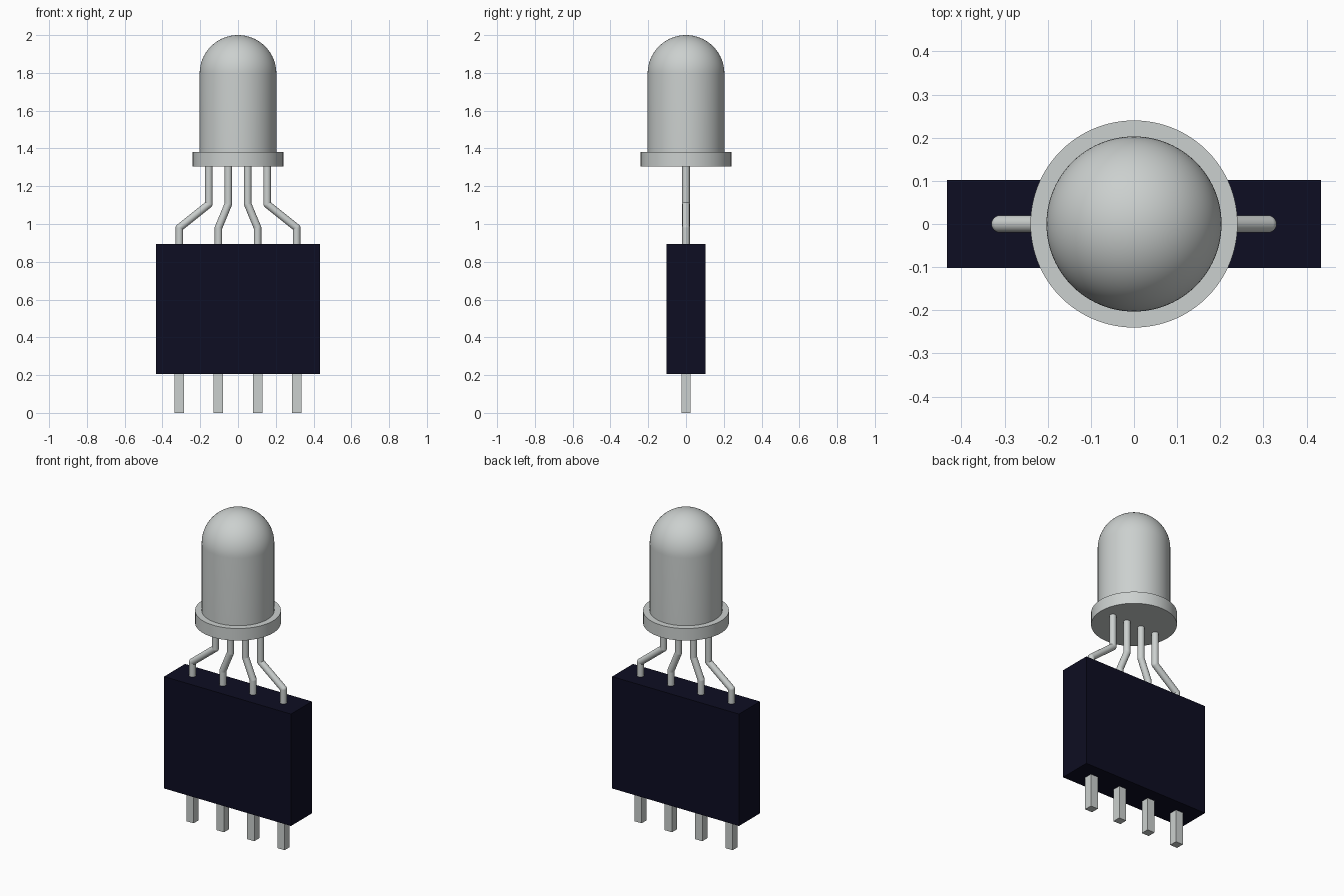
import bpy, math
from mathutils import Vector

cube = bpy.data.objects.get("Cube")
if cube:
    bpy.data.objects.remove(cube, do_unlink=True)


def material(name, rgb):
    m = bpy.data.materials.new(name)
    m.use_nodes = True
    m.diffuse_color = (*rgb, 1)
    m.node_tree.nodes["Principled BSDF"].inputs["Base Color"].default_value = (*rgb, 1)
    return m


silver = material("pale grey", (0.60, 0.63, 0.62))
navy = material("dark navy", (0.004, 0.004, 0.016))


def finish(name, mat, smooth=False):
    ob = bpy.context.object
    ob.name = name
    ob.data.materials.append(mat)
    if smooth:
        bpy.ops.object.shade_smooth_by_angle(angle=math.radians(35))
    return ob


def box(name, mat, size, centre):
    bpy.ops.mesh.primitive_cube_add(size=1, location=centre)
    bpy.context.object.scale = size
    bpy.ops.object.transform_apply(location=False, rotation=False)
    return finish(name, mat)


def rod(name, a, b, radius):
    a, b = Vector(a), Vector(b)
    bpy.ops.mesh.primitive_cylinder_add(vertices=24, radius=radius, depth=(b - a).length,
                                        location=(a + b) / 2)
    bpy.context.object.rotation_euler = (b - a).to_track_quat('Z', 'Y').to_euler()
    return finish(name, silver, True)


# Lamp body: one lathed profile of flange, barrel and dome
R, FLANGE, SPRING = 0.203, 0.24, 1.797
profile = [(0, 1.305), (FLANGE, 1.305), (FLANGE, 1.38), (R, 1.38)]
profile += [(R * math.cos(t * math.pi / 48), SPRING + R * math.sin(t * math.pi / 48))
            for t in range(24)]
profile.append((0, SPRING + R))
mesh = bpy.data.meshes.new("lamp")
mesh.from_pydata([(r, 0, z) for r, z in profile],
                 [(i, i + 1) for i in range(len(profile) - 1)], [])
lamp = bpy.data.objects.new("lamp", mesh)
bpy.context.collection.objects.link(lamp)
bpy.ops.object.select_all(action='DESELECT')
bpy.context.view_layer.objects.active = lamp
lamp.select_set(True)
lathe = lamp.modifiers.new("lathe", 'SCREW')
lathe.steps = lathe.render_steps = 96
lathe.use_merge_vertices = True
lathe.merge_threshold = 0.0001
lathe.use_normal_calculate = True
bpy.ops.object.modifier_apply(modifier="lathe")
bpy.ops.object.mode_set(mode='EDIT')
bpy.ops.mesh.select_all(action='SELECT')
bpy.ops.mesh.normals_make_consistent(inside=False)
bpy.ops.object.mode_set(mode='OBJECT')
finish("lamp", silver, True)

# Connector housing
box("housing", navy, (0.866, 0.204, 0.69), (0, 0, 0.55))

# Bent round leads above the housing, square pins below it
LEAD = 0.02
for i in range(4):
    k = i - 1.5
    xt, xb = 0.103 * k, 0.207 * k
    path = [(xt, 0, 1.32), (xt, 0, 1.105), (xb, 0, 0.98), (xb, 0, 0.85)]
    for j in range(3):
        rod(f"lead_{i + 1}_section_{j + 1}", path[j], path[j + 1], LEAD)
    for j in (1, 2):
        bpy.ops.mesh.primitive_uv_sphere_add(segments=24, ring_count=12, radius=LEAD,
                                             location=path[j])
        finish(f"lead_{i + 1}_bend_{j}", silver, True)
    box(f"pin_{i + 1}", silver, (0.05, 0.05, 0.24), (xb, 0, 0.12))
